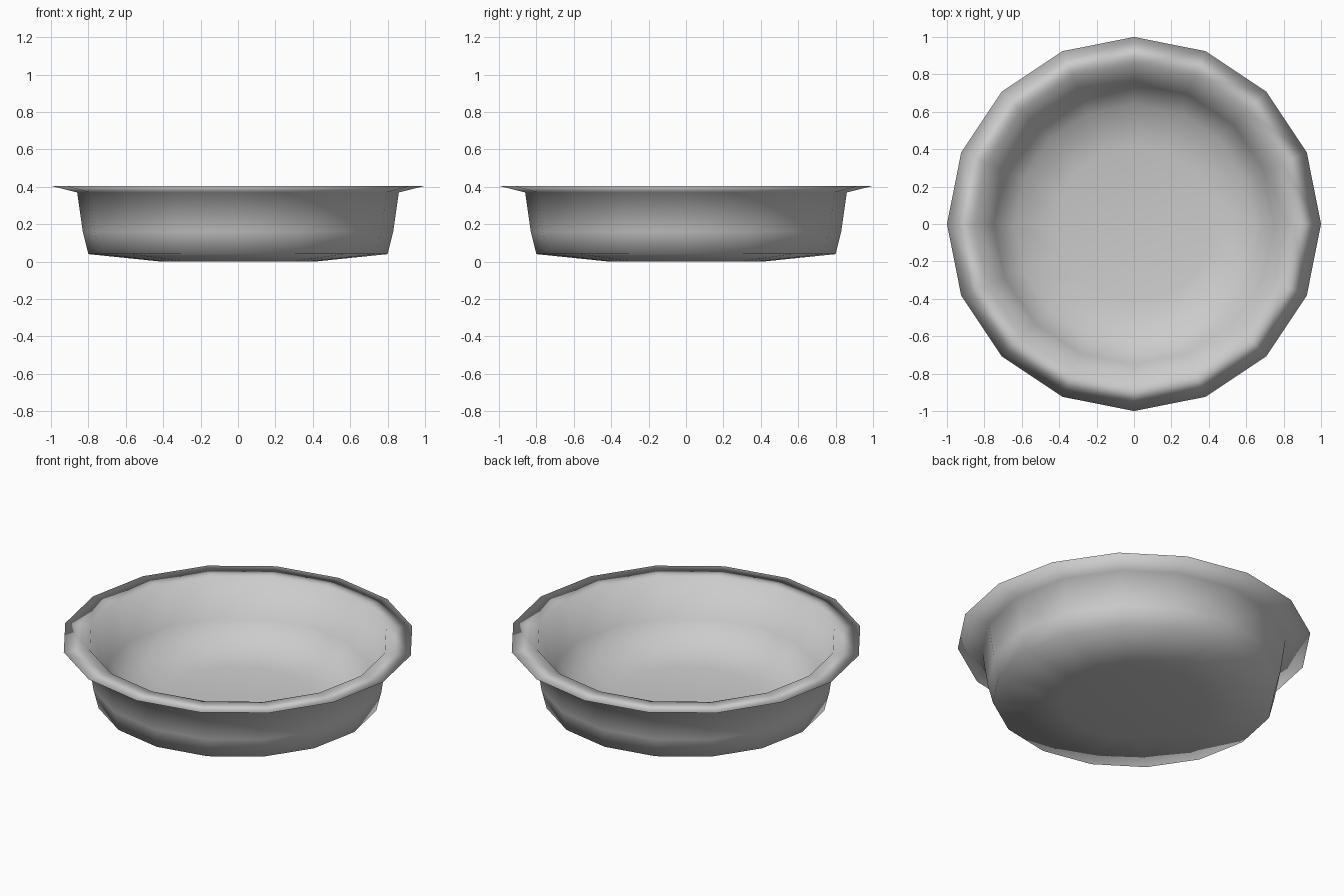
import bpy, bmesh, math

if "Cube" in bpy.data.objects:
    bpy.data.objects.remove(bpy.data.objects["Cube"])

SIDES = 16
# Closed wall profile (radius, height): underside, outer wall, flared rim, inner wall, floor
PROFILE = [(0.41, 0.0), (0.80, 0.04), (0.83, 0.16), (0.86, 0.37), (1.0, 0.405),
           (0.85, 0.405), (0.75, 0.19), (0.64, 0.08), (0.42, 0.04)]

mat = bpy.data.materials.new("plain grey")
mat.diffuse_color = (0.6, 0.6, 0.6, 1)
mat.use_nodes = True
mat.node_tree.nodes["Principled BSDF"].inputs["Base Color"].default_value = mat.diffuse_color

bm = bmesh.new()
rings = []
for r, z in PROFILE:
    rings.append([bm.verts.new((r * math.cos(2 * math.pi * i / SIDES),
                                r * math.sin(2 * math.pi * i / SIDES), z))
                  for i in range(SIDES)])
# Walls
for a, b in zip(rings, rings[1:]):
    for i in range(SIDES):
        j = (i + 1) % SIDES
        bm.faces.new((a[i], a[j], b[j], b[i]))
# Base and floor
bm.faces.new(rings[0][::-1])
bm.faces.new(rings[-1])
bmesh.ops.recalc_face_normals(bm, faces=bm.faces)
for f in bm.faces:
    f.smooth = True

mesh = bpy.data.meshes.new("bowl")
bm.to_mesh(mesh)
bm.free()
mesh.materials.append(mat)
bpy.context.collection.objects.link(bpy.data.objects.new("bowl", mesh))
